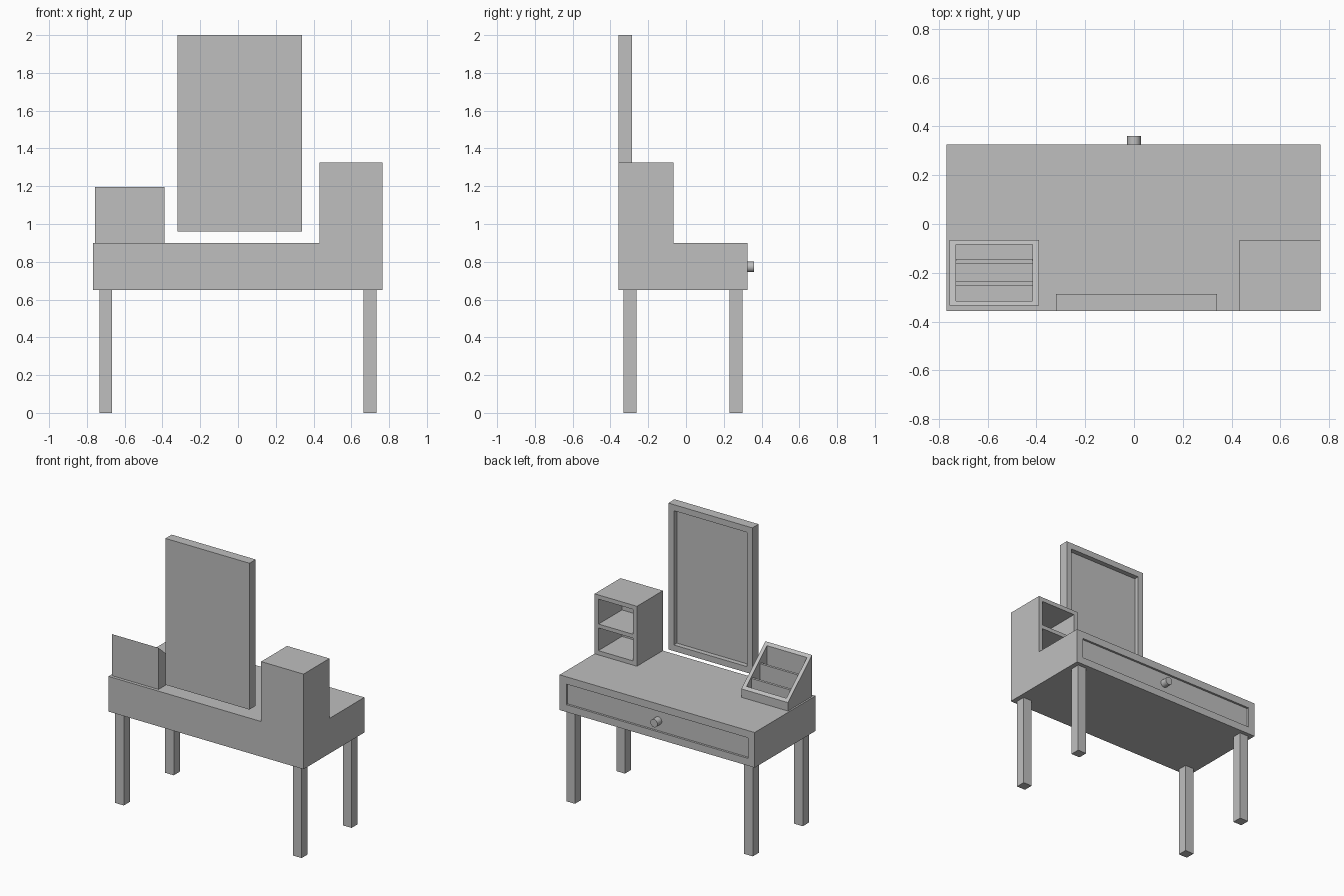
import bpy, bmesh
from mathutils import Vector

cube = bpy.data.objects.get("Cube")
if cube:
    bpy.data.objects.remove(cube, do_unlink=True)

grey = bpy.data.materials.new("plain grey")
grey.use_nodes = True
grey.diffuse_color = (0.52, 0.52, 0.52, 1)
grey.node_tree.nodes["Principled BSDF"].inputs["Base Color"].default_value = (0.52, 0.52, 0.52, 1)


def finish(bm, name):
    bmesh.ops.recalc_face_normals(bm, faces=bm.faces)
    mesh = bpy.data.meshes.new(name)
    bm.to_mesh(mesh)
    bm.free()
    mesh.materials.append(grey)
    obj = bpy.data.objects.new(name, mesh)
    bpy.context.collection.objects.link(obj)
    return obj


def prism(x0, x1, profile):
    """Extrude a (y, z) outline along x."""
    bm = bmesh.new()
    face = bm.faces.new([bm.verts.new((x0, y, z)) for y, z in profile])
    ext = bmesh.ops.extrude_face_region(bm, geom=[face])["geom"]
    verts = [v for v in ext if isinstance(v, bmesh.types.BMVert)]
    bmesh.ops.translate(bm, verts=verts, vec=(x1 - x0, 0, 0))
    bmesh.ops.recalc_face_normals(bm, faces=bm.faces)
    return bm


def hollow(bm, direction, rim, depth):
    """Inset the face that looks along direction and sink it; returns the sunk face."""
    face = max(bm.faces, key=lambda f: f.normal.dot(Vector(direction)))
    bmesh.ops.inset_region(bm, faces=[face], thickness=rim, use_even_offset=True)
    inner = bmesh.ops.extrude_discrete_faces(bm, faces=[face])["faces"][0]
    bmesh.ops.translate(bm, verts=inner.verts, vec=-depth * Vector(direction))
    return inner


def box(name, x, y, z, rim=0, depth=0):
    bm = prism(*x, [(y[0], z[0]), (y[1], z[0]), (y[1], z[1]), (y[0], z[1])])
    if rim:
        hollow(bm, (0, 1, 0), rim, depth)
    return finish(bm, name)


# Table body with recessed drawer front
box("table_body", (-0.768, 0.765), (-0.357, 0.326), (0.65, 0.9), 0.052, 0.015)

# Legs
for side, x in (("right", -0.7), ("left", 0.698)):
    for end, y in (("front", -0.297), ("back", 0.264)):
        box(f"{end}_{side}_leg", (x - 0.034, x + 0.034), (y - 0.034, y + 0.034), (0, 0.65))

# Drawer knob
bpy.ops.mesh.primitive_cylinder_add(vertices=24, radius=0.028, depth=0.05,
                                    location=(0, 0.335, 0.773), rotation=(1.5708, 0, 0))
knob = bpy.context.object
knob.name = "drawer_knob"
knob.data.materials.append(grey)
bpy.ops.object.shade_smooth_by_angle()

# Mirror: frame with recessed pane
box("mirror", (-0.32, 0.34), (-0.357, -0.287), (0.96, 2.0), 0.043, 0.035)

# Open cabinet with a shelf
box("cabinet", (0.432, 0.765), (-0.357, -0.066), (0.9, 1.326), 0.03, 0.265)
box("cabinet_shelf", (0.46, 0.737), (-0.335, -0.068), (1.09, 1.118))

# Sloped organizer tray, hollowed down to a thin floor
tray = prism(-0.756, -0.39, [(-0.335, 0.9), (-0.065, 0.9), (-0.065, 0.96), (-0.335, 1.195)])
floor = hollow(tray, (0, 0.66, 0.75), 0.026, 0.02)
for corner, rim_edge in [(v, v.link_edges) for v in floor.verts]:
    top = next(e.other_vert(corner) for e in rim_edge if e not in floor.edges[:])
    corner.co = (top.co.x, top.co.y, 0.92)
finish(tray, "organizer_tray")

# Tray dividers
for name, y, z in (("front_divider", -0.245, 1.08), ("back_divider", -0.153, 1.01)):
    box(name, (-0.732, -0.414), (y - 0.009, y + 0.009), (0.915, z))
